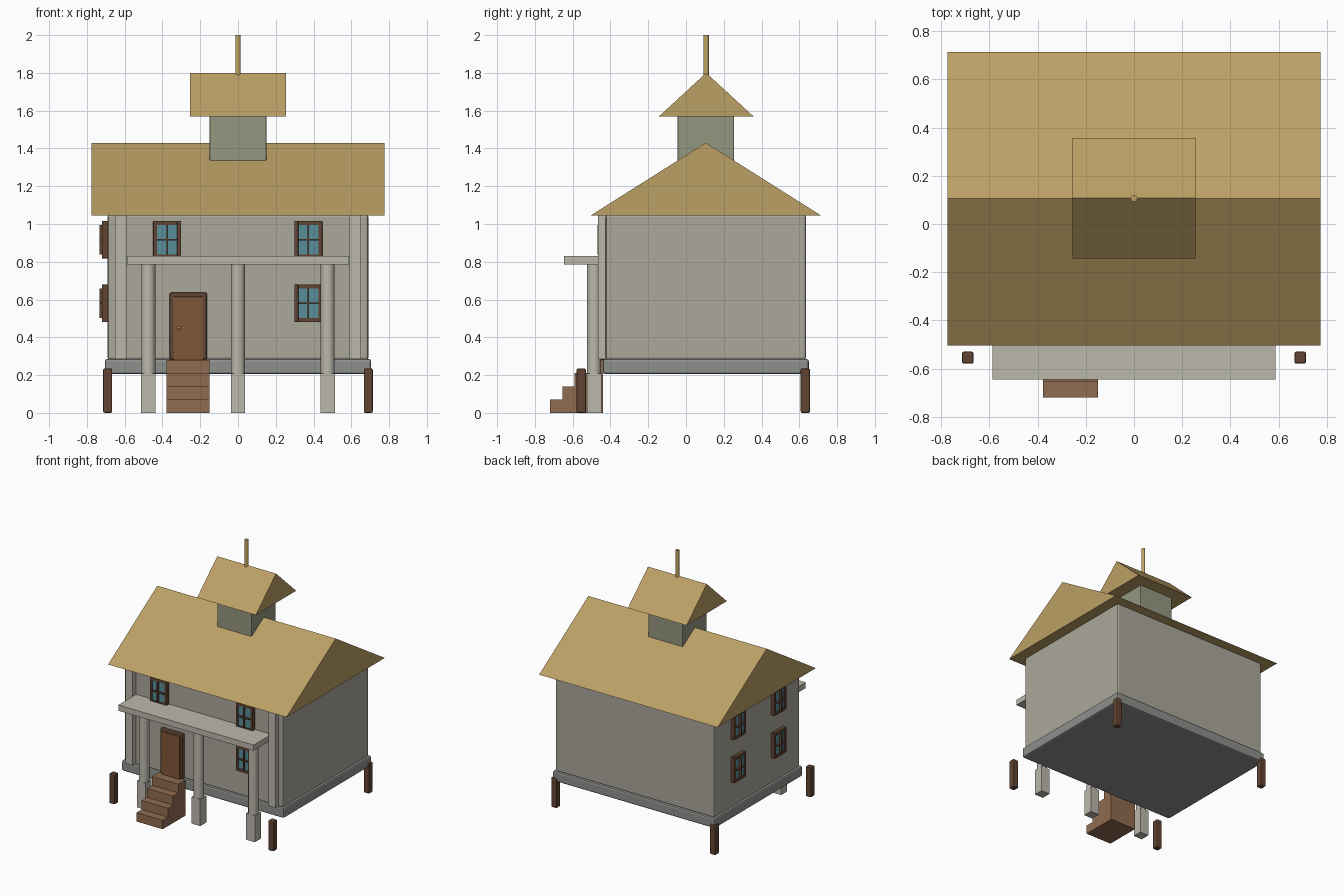
import bpy, bmesh
from mathutils import Matrix, Vector

if "Cube" in bpy.data.objects:
    bpy.data.objects.remove(bpy.data.objects["Cube"])


def mat(name, r, g, b):
    m = bpy.data.materials.new(name)
    m.diffuse_color = (r, g, b, 1)
    m.use_nodes = True
    m.node_tree.nodes["Principled BSDF"].inputs["Base Color"].default_value = m.diffuse_color
    return m


WALL = mat("wall", 0.41, 0.39, 0.33)
TRIM = mat("trim", 0.50, 0.48, 0.41)
STONE = mat("stone", 0.27, 0.28, 0.27)
ROOF = mat("roof", 0.50, 0.35, 0.13)
CUPOLA = mat("cupola", 0.30, 0.31, 0.22)
WOOD = mat("wood", 0.12, 0.06, 0.032)
DOOR = mat("door_wood", 0.22, 0.095, 0.04)
STEP = mat("step_wood", 0.28, 0.15, 0.08)
GLASS = mat("glass", 0.10, 0.27, 0.32)
BRASS = mat("brass", 0.55, 0.38, 0.12)


def finish(name, bm, material, bevel=0.0, segments=2, matrix=None):
    bmesh.ops.recalc_face_normals(bm, faces=bm.faces)
    me = bpy.data.meshes.new(name)
    bm.to_mesh(me)
    bm.free()
    me.materials.append(material)
    ob = bpy.data.objects.new(name, me)
    bpy.context.collection.objects.link(ob)
    if matrix:
        ob.matrix_world = matrix
    if bevel:
        mod = ob.modifiers.new("bevel", "BEVEL")
        mod.width = bevel
        mod.segments = segments
    return ob


def box(name, x, y, z, material, bevel=0.0, matrix=None):
    bm = bmesh.new()
    size = Vector((x[1] - x[0], y[1] - y[0], z[1] - z[0]))
    mid = Vector((x[0] + x[1], y[0] + y[1], z[0] + z[1])) / 2
    bmesh.ops.create_cube(bm, size=1, matrix=Matrix.Translation(mid) @ Matrix.Diagonal(size).to_4x4())
    return finish(name, bm, material, bevel, matrix=matrix)


def cylinder(name, x, y, z, r, material, sides=24):
    bm = bmesh.new()
    bmesh.ops.create_cone(bm, cap_ends=True, segments=sides, radius1=r, radius2=r, depth=z[1] - z[0],
                          matrix=Matrix.Translation((x, y, (z[0] + z[1]) / 2)))
    for f in bm.faces:
        f.smooth = len(f.verts) == 4
    return finish(name, bm, material)


def prism(name, profile, x, material):
    # side profile in (y, z), extruded along x
    bm = bmesh.new()
    face = bm.faces.new([bm.verts.new((x[0], y, z)) for y, z in profile])
    ext = bmesh.ops.extrude_face_region(bm, geom=[face], use_keep_orig=True)
    verts = [v for v in ext["geom"] if isinstance(v, bmesh.types.BMVert)]
    bmesh.ops.translate(bm, verts=verts, vec=(x[1] - x[0], 0, 0))
    return finish(name, bm, material)


def window(name, matrix):
    # local frame: wall at y = 0, facing -y, centred on x and z
    w, h, t = 0.074, 0.099, 0.021
    for s, side in ((-1, "left"), (1, "right")):
        box(f"{name}_frame_{side}", sorted((s * w, s * (w - t))), (-0.03, 0.01), (-h, h), WOOD, 0.004, matrix)
    for s, side in ((-1, "bottom"), (1, "top")):
        box(f"{name}_frame_{side}", (-w + t, w - t), (-0.03, 0.01), sorted((s * h, s * (h - t))), WOOD, 0, matrix)
    box(name + "_glass", (-w + t, w - t), (-0.024, 0.01), (-h + t, h - t), GLASS, 0, matrix)
    box(name + "_upright_bar", (-0.004, 0.004), (-0.043, -0.02), (-h + t, h - t), WOOD, 0, matrix)
    box(name + "_cross_bar", (-w + t, w - t), (-0.043, -0.02), (-0.004, 0.004), WOOD, 0, matrix)


# house body, base and corner legs
box("foundation", (-0.705, 0.705), (-0.44, 0.65), (0.205, 0.285), STONE, 0.012)
box("house_body", (-0.69, 0.69), (-0.425, 0.635), (0.28, 1.05), WALL, 0.012)
for s in (-1, 1):
    for y, end in ((-0.555, "front"), (0.632, "back")):
        cx = s * 0.69
        box(f"{end}_leg", (cx - 0.024, cx + 0.024), (y - 0.025, y + 0.025), (0, 0.235), WOOD, 0.008)
    box("pilaster", sorted((s * 0.59, s * 0.65)), (-0.465, -0.42), (0.285, 1.046), TRIM)

# roofs, cupola and finial
prism("main_roof", [(-0.505, 1.045), (0.715, 1.045), (0.105, 1.43)], (-0.775, 0.775), ROOF)
box("cupola", (-0.15, 0.15), (-0.045, 0.255), (1.27, 1.575), CUPOLA, 0.005)
prism("cupola_roof", [(-0.143, 1.57), (0.357, 1.57), (0.107, 1.80)], (-0.255, 0.255), ROOF)
cylinder("finial", 0, 0.107, (1.79, 2.0), 0.014, BRASS, 16)

# porch
box("porch_roof", (-0.588, 0.588), (-0.645, -0.42), (0.785, 0.83), TRIM)
for x in (-0.475, 0, 0.475):
    box("column_base", (x - 0.038, x + 0.038), (-0.523, -0.447), (0, 0.208), TRIM)
    cylinder("column", x, -0.487, (0.205, 0.79), 0.037, TRIM)

# stairs
steps = [(-0.72, 0)]
for i in range(4):
    y, z = -0.72 + 0.065 * i, 0.07 * (i + 1)
    steps += [(y, z), (y + 0.065, z)]
prism("stairs", steps + [(-0.44, 0.28), (-0.44, 0)], (-0.378, -0.15), STEP)

# door
box("door_frame", (-0.363, -0.163), (-0.452, -0.42), (0.28, 0.638), WOOD, 0.012)
box("door_panel", (-0.342, -0.185), (-0.459, -0.43), (0.28, 0.615), DOOR, 0.004)
bm = bmesh.new()
bmesh.ops.create_uvsphere(bm, u_segments=12, v_segments=8, radius=0.009,
                          matrix=Matrix.Translation((-0.313, -0.463, 0.45)))
for f in bm.faces:
    f.smooth = True
finish("door_knob", bm, BRASS)

# windows on the front and left walls
for x, z in ((-0.375, 0.917), (0.373, 0.917), (0.373, 0.58)):
    window("front_window", Matrix.Translation((x, -0.425, z)))
for y in (-0.145, 0.355):
    for z in (0.917, 0.58):
        window("side_window", Matrix.Translation((-0.69, y, z)) @ Matrix.Rotation(-1.5707963, 4, "Z"))
